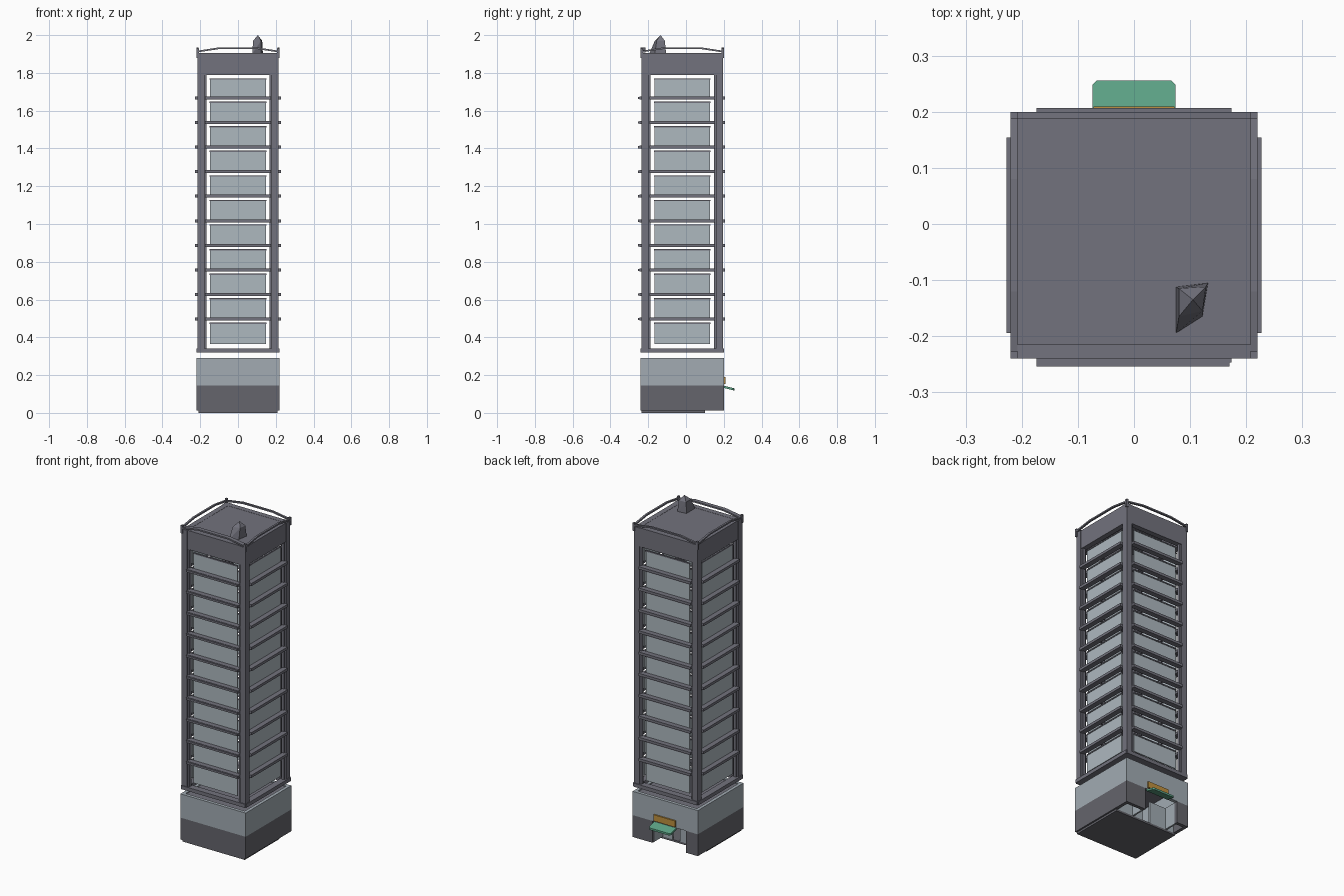
import bpy, bmesh
from mathutils import Matrix, Vector
from math import pi

if "Cube" in bpy.data.objects:
    bpy.data.objects.remove(bpy.data.objects["Cube"], do_unlink=True)


def material(name, r, g, b):
    m = bpy.data.materials.new(name)
    m.use_nodes = True
    m.diffuse_color = (r, g, b, 1)
    m.node_tree.nodes["Principled BSDF"].inputs["Base Color"].default_value = (r, g, b, 1)
    return m


FRAME = material("slate frame", 0.17, 0.17, 0.205)
BASE = material("dark base", 0.13, 0.13, 0.15)
GLASS = material("pale glass", 0.42, 0.48, 0.52)
BAND = material("pale stone", 0.36, 0.41, 0.45)
GREEN = material("awning green", 0.11, 0.37, 0.24)
ORANGE = material("sign orange", 0.52, 0.28, 0.05)

CY = -0.02    # tower axis
HALF = 0.22   # tower half width


def finish(name, bm, mat):
    bmesh.ops.recalc_face_normals(bm, faces=bm.faces)
    me = bpy.data.meshes.new(name)
    bm.to_mesh(me)
    bm.free()
    me.materials.append(mat)
    ob = bpy.data.objects.new(name, me)
    bpy.context.collection.objects.link(ob)
    return ob


def add_box(bm, x, y, z, turn=Matrix()):
    """Box between (min, max) pairs, optionally turned."""
    lo, hi = Vector((x[0], y[0], z[0])), Vector((x[1], y[1], z[1]))
    size = Matrix.Diagonal((*(hi - lo), 1))
    bmesh.ops.create_cube(bm, size=1, matrix=turn @ Matrix.Translation((lo + hi) / 2) @ size)


def boxes(name, mat, *items):
    bm = bmesh.new()
    for item in items:
        add_box(bm, *item)
    return finish(name, bm, mat)


def side(i):
    """Turns a part designed for the front onto side i of the tower."""
    return Matrix.Translation((0, CY, 0)) @ Matrix.Rotation(i * pi / 2, 4, "Z")


def around(name, mat, *items):
    return boxes(name, mat, *[(*item, side(i)) for i in range(4) for item in items])


# Tower frame: corner columns, side jambs, header and sill
BOTTOM, TOP, HEAD = 0.32, 1.905, 1.79
around("corner_columns", FRAME,
       ((-0.215, -0.178), (-0.215, -0.178), (BOTTOM, TOP)))
around("window_jambs", FRAME,
       ((-0.182, -0.167), (-0.207, -0.19), (BOTTOM, HEAD)),
       ((0.167, 0.182), (-0.207, -0.19), (BOTTOM, HEAD)))
around("header", FRAME,
       ((-0.185, 0.185), (-0.212, -0.18), (HEAD, TOP)))
around("sill", FRAME,
       ((-0.215, 0.215), (-HALF, -0.18), (BOTTOM, BOTTOM + 0.022)))

# Storey rails, window panes and pane head bars
PITCH, FIRST = 0.13, 0.497
levels = [FIRST + PITCH * i for i in range(10)]
around("storey_rails", FRAME,
       *[((-0.174, 0.174), (-0.227, -0.195), (z - 0.008, z + 0.008)) for z in levels])
boxes("front_rail_lips", FRAME,
      *[((-0.174, 0.17), (-0.254, -0.24), (z - 0.006, z + 0.006)) for z in levels])
bays = list(zip([0.36] + levels, levels + [HEAD]))
around("window_panes", GLASS,
       *[((-0.148, 0.148), (-0.196, -0.19), (a + 0.006, b - 0.025)) for a, b in bays])
around("pane_head_bars", FRAME,
       *[((-0.15, 0.15), (-0.199, -0.19), (b - 0.026, b - 0.019)) for a, b in bays])

# Roof deck with arched edge trim
boxes("roof_deck", FRAME, ((-0.212, 0.212), (CY - 0.212, CY + 0.212), (1.892, 1.904)))
bm = bmesh.new()
arch = [(-0.218, 1.908), (-0.1, 1.926), (0.1, 1.926), (0.218, 1.908)]
for i in range(4):
    inner = -0.195 if i == 0 else -0.208
    rings = [[bm.verts.new(side(i) @ Vector((x, y, z + dz)))
              for y, dz in ((-HALF, 0), (inner, 0), (inner, 0.009), (-HALF, 0.009))]
             for x, z in arch]
    for a, b in zip(rings, rings[1:]):
        for k in range(4):
            n = (k + 1) % 4
            bm.faces.new((a[k], a[n], b[n], b[k]))
    bm.faces.new(rings[0])
    bm.faces.new(rings[-1])
finish("roof_edge_trim", bm, FRAME)
around("roof_corner_posts", FRAME,
       ((-0.22, -0.207), (-0.22, -0.207), (1.88, 1.928)))

# Roof vent: a tapering block with an off-centre peak
bm = bmesh.new()
foot = [(0.075, -0.195), (0.122, -0.165), (0.132, -0.105), (0.075, -0.112)]
shoulder = [(0.08, -0.165), (0.122, -0.155), (0.128, -0.112), (0.08, -0.115)]
for ring, z in ((foot, 1.9), (shoulder, 1.97)):
    for x, y in ring:
        bm.verts.new((x, y, z))
bm.verts.new((0.105, -0.135, 2.0))
bmesh.ops.convex_hull(bm, input=bm.verts)
finish("roof_vent", bm, FRAME)

# Podium: pale band above a dark hollow ground floor
Y0, Y1 = CY - HALF, CY + HALF
T = 0.02


def walls(z):
    return [((-HALF, HALF), (Y0, Y0 + T), z),
            ((-HALF, -HALF + T), (Y0 + T, Y1), z),
            ((HALF - T, HALF), (Y0 + T, Y1), z)]


upper, lower = (0.145, 0.29), (0.012, 0.145)
boxes("podium_band", BAND, *walls(upper), ((-HALF + T, HALF - T), (Y1 - T, Y1), upper))
boxes("podium_roof", FRAME, ((-0.2, 0.2), (Y0 + T, Y1 - T), (0.272, 0.284)))
boxes("ground_walls", BASE, *walls(lower),
      ((0.085, HALF - T), (Y1 - T, Y1), lower),
      ((-HALF + T, -0.14), (Y1 - T, Y1), lower))
boxes("ground_floor", BASE, ((-0.21, 0.21), (Y0 + 0.005, 0.1), (0, 0.012)))

# Back entrance: recessed panels, awning and sign
boxes("entrance_panels", BAND,
      ((0.02, 0.2), (0.09, 0.1), lower),
      ((-0.2, -0.03), (0.09, 0.1), lower),
      ((0.085, 0.095), (0.1, 0.18), lower),
      ((-0.15, -0.14), (0.1, 0.18), lower))
bm = bmesh.new()
outline = [(-0.074, 0.195), (0.074, 0.195), (0.074, 0.248),
           (0.066, 0.256), (-0.066, 0.256), (-0.074, 0.248)]
face = bm.faces.new([bm.verts.new((x, y, 0.145 - (y - 0.195) * 0.25)) for x, y in outline])
extruded = bmesh.ops.extrude_face_region(bm, geom=[face])["geom"]
bmesh.ops.translate(bm, vec=(0, 0, -0.012),
                    verts=[v for v in extruded if isinstance(v, bmesh.types.BMVert)])
finish("entrance_awning", bm, GREEN)
boxes("entrance_sign", ORANGE, ((-0.072, 0.072), (Y1, Y1 + 0.009), (0.152, 0.19)))
